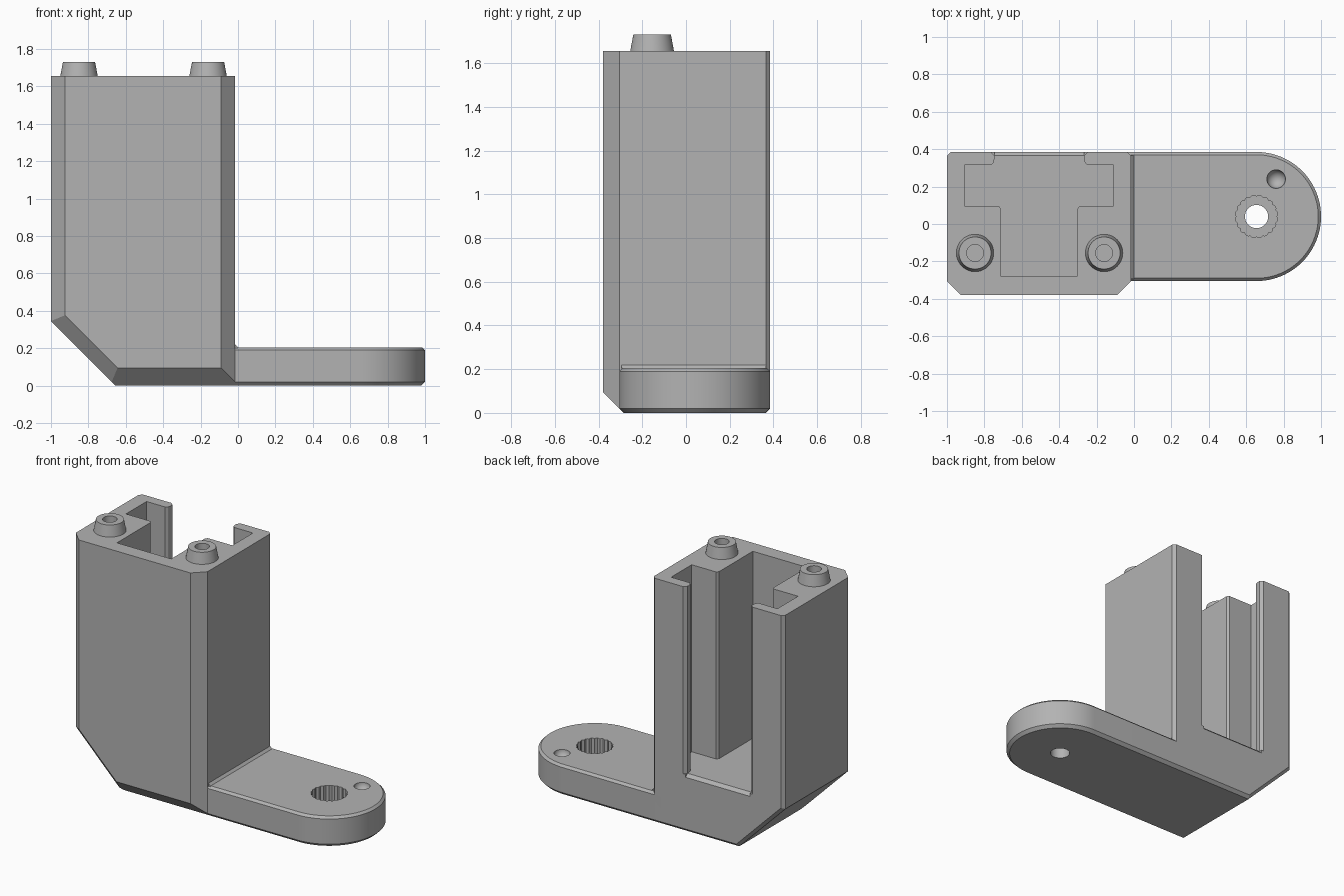
import bpy, bmesh, math
from mathutils import Vector

cube = bpy.data.objects.get("Cube")
if cube:
    bpy.data.objects.remove(cube, do_unlink=True)

grey = bpy.data.materials.new("plain grey")
grey.use_nodes = True
COLOUR = (0.45, 0.45, 0.45, 1)
grey.diffuse_color = COLOUR
grey.node_tree.nodes["Principled BSDF"].inputs["Base Color"].default_value = COLOUR


def finish(name, bm):
    bmesh.ops.recalc_face_normals(bm, faces=bm.faces)
    mesh = bpy.data.meshes.new(name)
    bm.to_mesh(mesh)
    bm.free()
    mesh.materials.append(grey)
    obj = bpy.data.objects.new(name, mesh)
    bpy.context.collection.objects.link(obj)
    return obj


def loft(name, rings):
    """Skin a stack of equal-length point rings and cap both ends."""
    bm = bmesh.new()
    rows = [[bm.verts.new(p) for p in ring] for ring in rings]
    for a, b in zip(rows, rows[1:]):
        for i in range(len(a)):
            j = (i + 1) % len(a)
            bm.faces.new((a[i], a[j], b[j], b[i]))
    bm.faces.new(rows[0][::-1])
    bm.faces.new(rows[-1])
    return finish(name, bm)


def prism(name, outline, z0, z1):
    return loft(name, [[(x, y, z) for x, y in outline] for z in (z0, z1)])


def circle(cx, cy, r, z, n=48):
    return [(cx + r * math.cos(math.tau * i / n), cy + r * math.sin(math.tau * i / n), z)
            for i in range(n)]


def cut(obj, cutter, keep=False):
    mod = obj.modifiers.new("cut", "BOOLEAN")
    mod.operation = "DIFFERENCE"
    mod.solver = "EXACT"
    mod.object = cutter
    bpy.context.view_layer.objects.active = obj
    bpy.ops.object.modifier_apply(modifier=mod.name)
    if not keep:
        bpy.data.objects.remove(cutter, do_unlink=True)


LEFT, RIGHT, FRONT, BACK, TOP = -1.0, -0.015, -0.38, 0.385, 1.655
BIG, SMALL = 0.075, 0.02

# Column: a block trimmed by chamfer planes
column = prism("column", [(LEFT, FRONT), (RIGHT, FRONT), (RIGHT, BACK), (LEFT, BACK)], 0, TOP)
slope = Vector((1, 0, 1)).normalized()
slope_point = Vector((-0.655, 0, 0))
front_n, back_n = Vector((0, 1, 0)), Vector((0, -1, 0))
planes = [(slope_point, slope)]
for y, n, size, low in ((FRONT, front_n, BIG, BIG + SMALL), (BACK, back_n, SMALL, SMALL)):
    planes += [
        (Vector((LEFT + size, y, 0)), n + Vector((1, 0, 0))),
        (Vector((RIGHT - size, y, 0)), n + Vector((-1, 0, 0))),
        (Vector((0, y, low)), n + Vector((0, 0, 1))),
        (Vector((-0.655, y, 0)) + slope * size, n + slope),
    ]
bm = bmesh.new()
bm.from_mesh(column.data)
for point, normal in planes:
    bmesh.ops.bisect_plane(bm, geom=bm.verts[:] + bm.edges[:] + bm.faces[:], dist=1e-5,
                           plane_co=point, plane_no=normal, clear_inner=True)
    bmesh.ops.holes_fill(bm, edges=[e for e in bm.edges if e.is_boundary], sides=0)
bmesh.ops.recalc_face_normals(bm, faces=bm.faces)
bm.to_mesh(column.data)
bm.free()

# Stepped pocket, open at the top and back
MID, FLOOR = -0.507, 0.39
half = [(0.203, -0.28), (0.203, 0.08), (0.215, 0.095), (0.398, 0.095), (0.398, 0.315),
        (0.258, 0.315), (0.245, 0.328), (0.24, 0.345), (0.24, 0.365), (0.26, BACK), (0.26, 0.5)]
pocket = [(MID + x, y) for x, y in half] + [(MID - x, y) for x, y in reversed(half)]
cut(column, prism("pocket_cutter", pocket, FLOOR, 1.8))

# Chamfered sill at the foot of the opening
sill = [(0.345, 0.41), (0.4, 0.355), (0.4, 0.41)]
cut(column, loft("sill_cutter", [[(MID + s * 0.24, y, z) for y, z in sill] for s in (-1, 1)]))

# Tapered hollow pegs on top
for side, x in (("right", -0.85), ("left", -0.16)):
    y = -0.155
    peg = loft(side + "_peg", [circle(x, y, r, z) for r, z in ((0.1, TOP), (0.086, 1.73))])
    bore = loft("bore_cutter", [circle(x, y, 0.045, z) for z in (1.55, 1.8)])
    cut(peg, bore, keep=True)
    cut(column, bore)

# Rounded arm with chamfered rims
CX, CY, RADIUS, ARM_TOP = 0.655, 0.04, 0.345, 0.205


def stadium(inset, z):
    r = RADIUS - inset
    arc = [(CX + r * math.cos(a), CY + r * math.sin(a), z)
           for a in (math.pi * (i / 48 - 0.5) for i in range(49))]
    return [(-0.1, CY - r, z)] + arc + [(-0.1, CY + r, z)]


arm = loft("arm", [stadium(0.02, 0), stadium(0, 0.02),
                   stadium(0, ARM_TOP - 0.015), stadium(0.015, ARM_TOP)])

# Through hole, fluted socket and round dimple
cut(arm, loft("hole_cutter", [circle(CX, CY, 0.062, z) for z in (-0.1, 0.3)]))
flutes = []
for i in range(80):
    a = math.tau * i / 80
    r = 0.106 + 0.008 * abs(math.sin(10 * a))
    flutes.append((CX + r * math.cos(a), CY + r * math.sin(a)))
cut(arm, prism("socket_cutter", flutes, 0.07, 0.3))
bm = bmesh.new()
bmesh.ops.create_uvsphere(bm, u_segments=32, v_segments=17, radius=0.05)
bmesh.ops.translate(bm, verts=bm.verts, vec=(0.76, 0.24, ARM_TOP))
cut(arm, finish("dimple_cutter", bm))

# Small fillet where the arm meets the column
wedge = [(RIGHT - 0.01, 0.2), (0.0, 0.2), (0.0, ARM_TOP), (RIGHT, 0.22), (RIGHT - 0.01, 0.22)]
loft("joint_fillet", [[(x, y, z) for x, z in wedge] for y in (-0.295, 0.365)])

# Smooth the round surfaces, keep the edges sharp
for obj in bpy.context.collection.objects:
    if obj.type == "MESH":
        bpy.ops.object.select_all(action="DESELECT")
        obj.select_set(True)
        bpy.context.view_layer.objects.active = obj
        bpy.ops.object.shade_smooth_by_angle(angle=math.radians(25))
